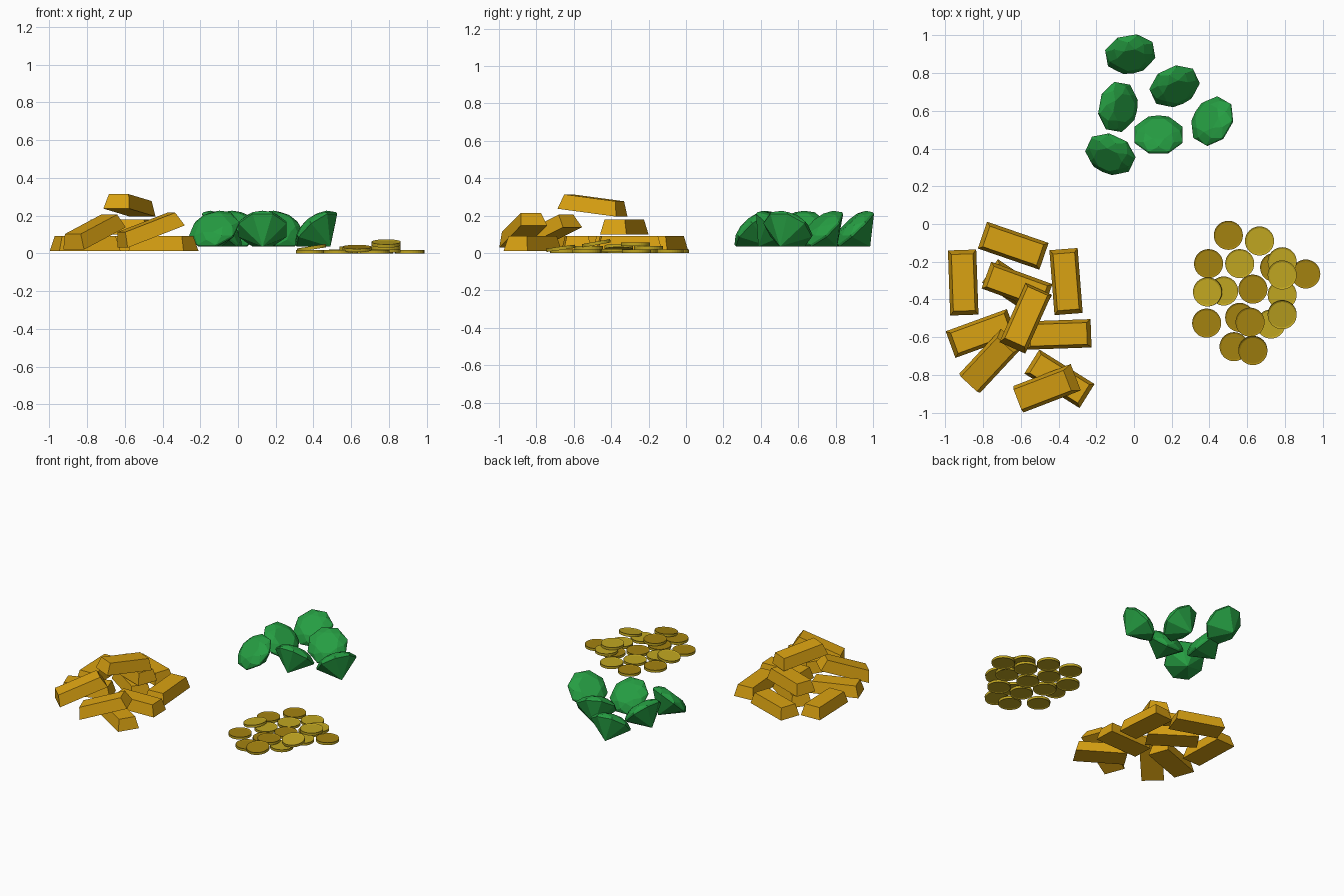
import bpy, bmesh
from math import radians, sin, cos, pi
from mathutils import Matrix, Vector

if "Cube" in bpy.data.objects:
    bpy.data.objects.remove(bpy.data.objects["Cube"])


def material(name, rgb):
    m = bpy.data.materials.new(name)
    m.diffuse_color = (*rgb, 1)
    m.use_nodes = True
    m.node_tree.nodes["Principled BSDF"].inputs["Base Color"].default_value = m.diffuse_color
    return m


BAR = material("bar gold", (0.70, 0.36, 0.006))
COIN = material("coin gold", (0.53, 0.38, 0.015))
COIN_DARK = material("dark coin gold", (0.37, 0.225, 0.005))
GREEN = material("emerald green", (0.019, 0.34, 0.055))


def rot(deg, axis):
    return Matrix.Rotation(radians(deg), 4, axis)


def place(bm, name, mats, orient, x, y, z):
    """Turn the part, then put its bounding box centre at x, y and its underside at z."""
    bmesh.ops.transform(bm, matrix=orient, verts=bm.verts)
    xs, ys, zs = zip(*[v.co for v in bm.verts])
    shift = Vector((x - (min(xs) + max(xs)) / 2, y - (min(ys) + max(ys)) / 2, z - min(zs)))
    bmesh.ops.translate(bm, vec=shift, verts=bm.verts)
    bmesh.ops.recalc_face_normals(bm, faces=bm.faces)
    me = bpy.data.meshes.new(name)
    bm.to_mesh(me)
    bm.free()
    for m in mats:
        me.materials.append(m)
    bpy.context.collection.objects.link(bpy.data.objects.new(name, me))


# Gold bars: boxes with a narrower top
def gold_bar(x, y, z, yaw, pitch):
    bm = bmesh.new()
    bmesh.ops.create_cube(bm, size=1)
    for v in bm.verts:
        inset = 0.044 if v.co.z > 0 else 0
        v.co.x *= 0.345 - inset
        v.co.y *= 0.15 - inset * 0.8
        v.co.z *= 0.08
    place(bm, "gold_bar", [BAR], rot(yaw, 'Z') @ rot(-pitch, 'Y'), x, y, z)


for b in [
    (-0.905, -0.31, 0.012, 92, 0), (-0.64, -0.115, 0.012, -19, 0),
    (-0.36, -0.305, 0.012, 94.5, 0), (-0.81, -0.58, 0.012, 20, 0),
    (-0.40, -0.585, 0.012, 2, 0), (-0.395, -0.82, 0.012, -32, 0),
    (-0.62, -0.345, 0.012, -34, 0), (-0.62, -0.33, 0.10, -20, 0),
    (-0.575, -0.50, 0.195, 66, -7),            # top of the pile
    (-0.76, -0.725, 0.02, 47, 20), (-0.46, -0.87, 0.03, 21, 20),   # leaning bars
]:
    gold_bar(*b)


# Coins: thin discs with a raised rim on both faces
def coin(x, y, z, dark=0, tilt_x=0, tilt_y=0):
    bm = bmesh.new()
    bmesh.ops.create_cone(bm, cap_ends=True, segments=32, radius1=0.077, radius2=0.077, depth=0.018)
    for cap in [f for f in bm.faces if abs(f.normal.z) > 0.9]:
        bmesh.ops.inset_region(bm, faces=[cap], thickness=0.009)
        bmesh.ops.translate(bm, vec=cap.normal * -0.004, verts=cap.verts)
    for f in bm.faces:
        f.normal_update()
        f.material_index = dark if f.normal.z > 0.5 else 0
    place(bm, "coin", [COIN, COIN_DARK], rot(tilt_x, 'X') @ rot(tilt_y, 'Y'), x, y, z)


for c in [
    (0.50, -0.06, 0, 1), (0.665, -0.09, 0), (0.395, -0.21, 0, 1), (0.56, -0.21, 0.002),
    (0.745, -0.23, 0, 1), (0.91, -0.265, 0, 1), (0.475, -0.355, 0), (0.63, -0.345, 0, 1),
    (0.785, -0.375, 0.005), (0.385, -0.525, 0, 1), (0.56, -0.495, 0, 1), (0.725, -0.53, 0),
    (0.53, -0.65, 0, 1),
    # stacked and leaning coins
    (0.785, -0.20, 0.02), (0.785, -0.27, 0.039), (0.39, -0.36, 0.008, 0, 0, -9),
    (0.785, -0.48, 0.03, 0, 10, 0), (0.615, -0.52, 0.019, 1), (0.63, -0.67, 0.006, 1, 8, 0),
]:
    coin(*c)


# Emeralds: eight-sided cut gems lying on one lower facet
def emerald(x, y, facing):
    bm = bmesh.new()
    # rings: radius, height, half-step turn
    for r, h, turn in [(0.078, 0.048, 0.5), (0.113, 0.03, 0), (0.138, 0.006, 0.5), (0.138, -0.006, 0.5)]:
        for i in range(8):
            a = (i + turn) * pi / 4
            bm.verts.new((r * cos(a), r * sin(a), h))
    bm.verts.new((0, 0, -0.126))
    bmesh.ops.convex_hull(bm, input=bm.verts)
    bmesh.ops.dissolve_limit(bm, angle_limit=radians(1), verts=bm.verts, edges=bm.edges)
    place(bm, "emerald", [GREEN], rot(facing, 'Z') @ rot(43, 'Y'), x, y, 0.035)


for g in [
    (-0.02, 0.90, -80), (0.215, 0.73, -65), (-0.085, 0.62, -10),
    (-0.125, 0.37, -115), (0.13, 0.475, 90), (0.415, 0.545, 150),
]:
    emerald(*g)
